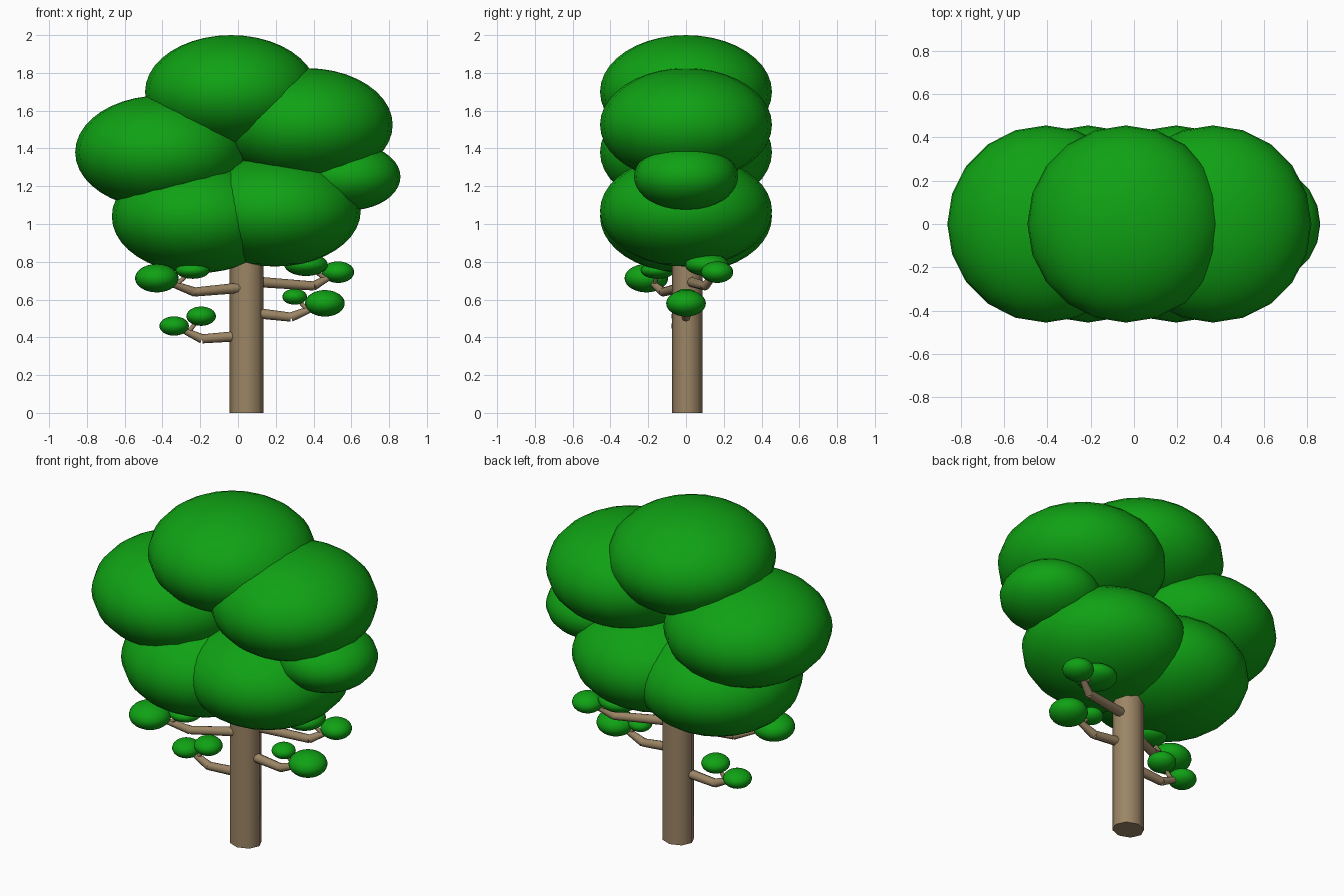
import bpy
from mathutils import Vector

if "Cube" in bpy.data.objects:
    bpy.data.objects.remove(bpy.data.objects["Cube"])


def material(name, color):
    m = bpy.data.materials.new(name)
    m.diffuse_color = (*color, 1)
    m.use_nodes = True
    m.node_tree.nodes["Principled BSDF"].inputs["Base Color"].default_value = m.diffuse_color
    return m


GREEN = material("leaf_green", (0.005, 0.36, 0.007))
BROWN = material("bark_brown", (0.33, 0.235, 0.13))


def finish(name, mat):
    ob = bpy.context.object
    ob.name = name
    ob.data.materials.append(mat)
    bpy.ops.object.shade_smooth_by_angle(angle=0.9)


def blob(name, loc, r, rz):
    bpy.ops.mesh.primitive_uv_sphere_add(segments=20, ring_count=20, radius=1, location=loc)
    bpy.context.object.scale = (r, r, rz)
    bpy.ops.object.transform_apply(location=False, rotation=False, scale=True)
    finish(name, GREEN)


def limb(name, a, b, r1, r2):
    a, b = Vector(a), Vector(b)
    d = b - a
    bpy.ops.mesh.primitive_cone_add(vertices=8, radius1=r1, radius2=r2, depth=d.length,
                                    location=(a + b) / 2, rotation=d.to_track_quat('Z', 'Y').to_euler())
    finish(name, BROWN)


# trunk
bpy.ops.mesh.primitive_cylinder_add(vertices=8, radius=1, depth=1.0, location=(0.046, 0.007, 0.5),
                                    rotation=(0, 0, 0))
bpy.context.object.scale = (0.09, 0.081, 1)
bpy.ops.object.transform_apply(location=False, rotation=False, scale=True)
finish("trunk", BROWN)

# main crown
for name, x, z, r, rz in [
    ("crown_top", -0.037, 1.70, 0.455, 0.30),
    ("crown_left", -0.407, 1.38, 0.455, 0.30),
    ("crown_right", 0.364, 1.525, 0.455, 0.30),
    ("crown_lower_left", -0.213, 1.04, 0.455, 0.30),
    ("crown_lower_right", 0.195, 1.07, 0.455, 0.295),
    ("crown_side_tuft", 0.585, 1.25, 0.275, 0.178),
]:
    blob(name, (x, 0, z), r, rz)

# branches: base, elbow, then two leaf clusters (centre, radius, height radius)
branches = {
    "upper_right": ((0.08, 0.02, 0.695), (0.40, 0.10, 0.672),
                    [((0.53, 0.165, 0.745), 0.085, 0.057), ((0.36, 0.11, 0.785), 0.115, 0.06)]),
    "upper_left": ((0.02, -0.03, 0.663), (-0.23, -0.12, 0.64),
                   [((-0.43, -0.21, 0.713), 0.115, 0.075), ((-0.24, -0.15, 0.755), 0.09, 0.045)]),
    "lower_right": ((0.08, 0, 0.53), (0.28, 0, 0.507),
                    [((0.46, 0, 0.58), 0.105, 0.07), ((0.30, 0, 0.615), 0.065, 0.042)]),
    "lower_left": ((0.02, 0, 0.408), (-0.19, 0, 0.392),
                   [((-0.338, 0, 0.46), 0.078, 0.051), ((-0.195, 0, 0.512), 0.078, 0.051)]),
}
for name, (base, elbow, leaves) in branches.items():
    limb(f"branch_{name}", base, elbow, 0.028, 0.024)
    (outer, r0, h0), (inner, r1, h1) = leaves
    limb(f"twig_outer_{name}", elbow, outer, 0.025, 0.012)
    fork = Vector(elbow).lerp(Vector(outer), 0.5)
    limb(f"twig_inner_{name}", fork, inner, 0.013, 0.008)
    blob(f"leaf_outer_{name}", outer, r0, h0)
    blob(f"leaf_inner_{name}", inner, r1, h1)
